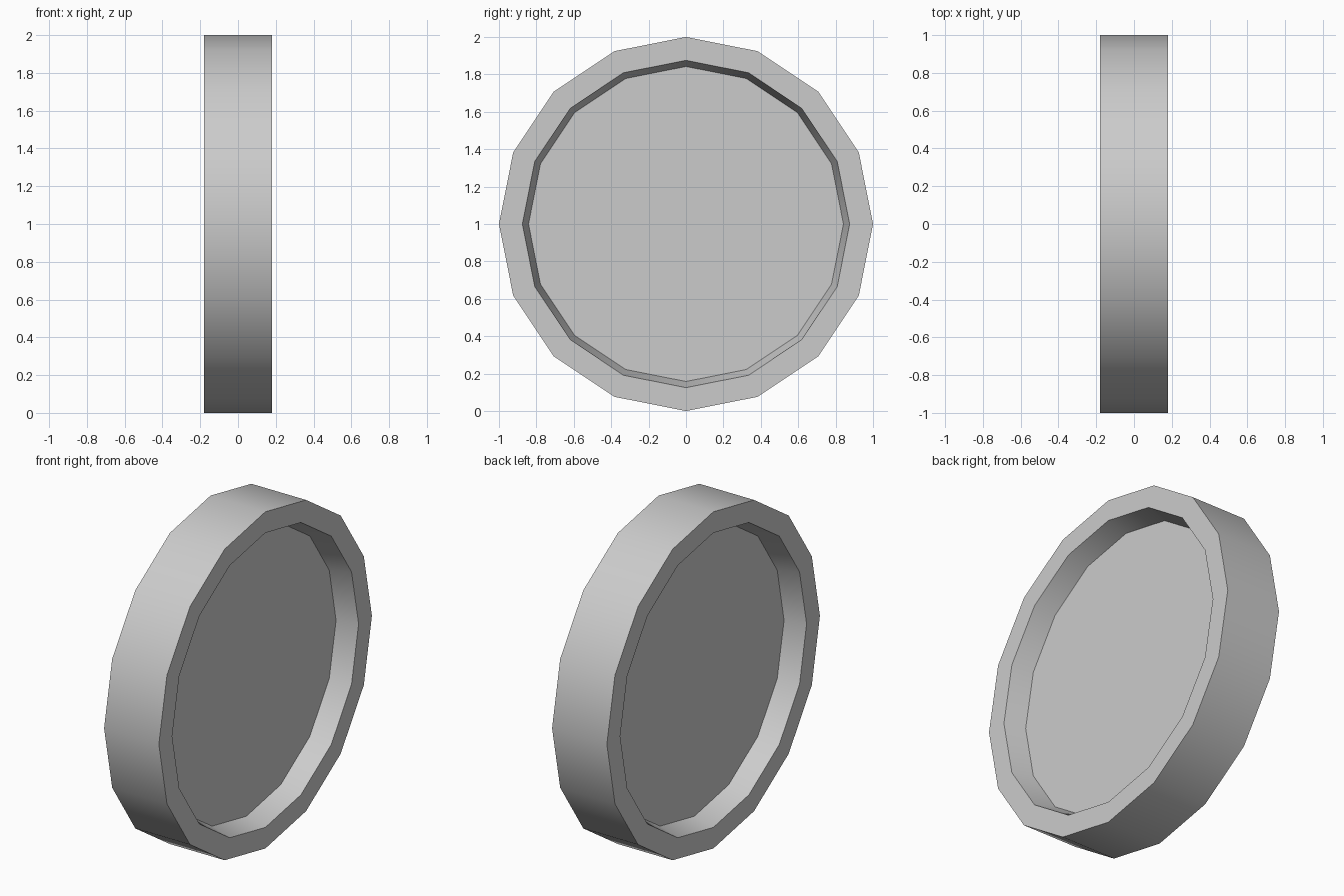
import bpy, bmesh
from math import sin, cos, tau

if "Cube" in bpy.data.objects:
    bpy.data.objects.remove(bpy.data.objects["Cube"])

SIDES = 16
# (x, radius) profile: from one recessed face, over the rim, to the other
PROFILE = [(0.055, 0.842), (0.18, 0.875), (0.18, 1.0),
           (-0.18, 1.0), (-0.18, 0.875), (-0.055, 0.842)]


def ring(bm, x, r):
    return [bm.verts.new((x, r * sin(tau * i / SIDES), 1 + r * cos(tau * i / SIDES)))
            for i in range(SIDES)]


# Wheel disc with a raised rim on both sides
bm = bmesh.new()
rings = [ring(bm, x, r) for x, r in PROFILE]
for a, b in zip(rings, rings[1:]):
    for i in range(SIDES):
        j = (i + 1) % SIDES
        bm.faces.new((a[i], a[j], b[j], b[i]))

# Flat recessed faces
bm.faces.new(rings[0])
bm.faces.new(rings[-1])
bmesh.ops.recalc_face_normals(bm, faces=bm.faces)

mesh = bpy.data.meshes.new("rimmed_disc")
bm.to_mesh(mesh)
bm.free()
disc = bpy.data.objects.new("rimmed_disc", mesh)
bpy.context.collection.objects.link(disc)

# Smooth round the rim, sharp at its edges
bpy.context.view_layer.objects.active = disc
disc.select_set(True)
bpy.ops.object.shade_smooth_by_angle(angle=0.6)
